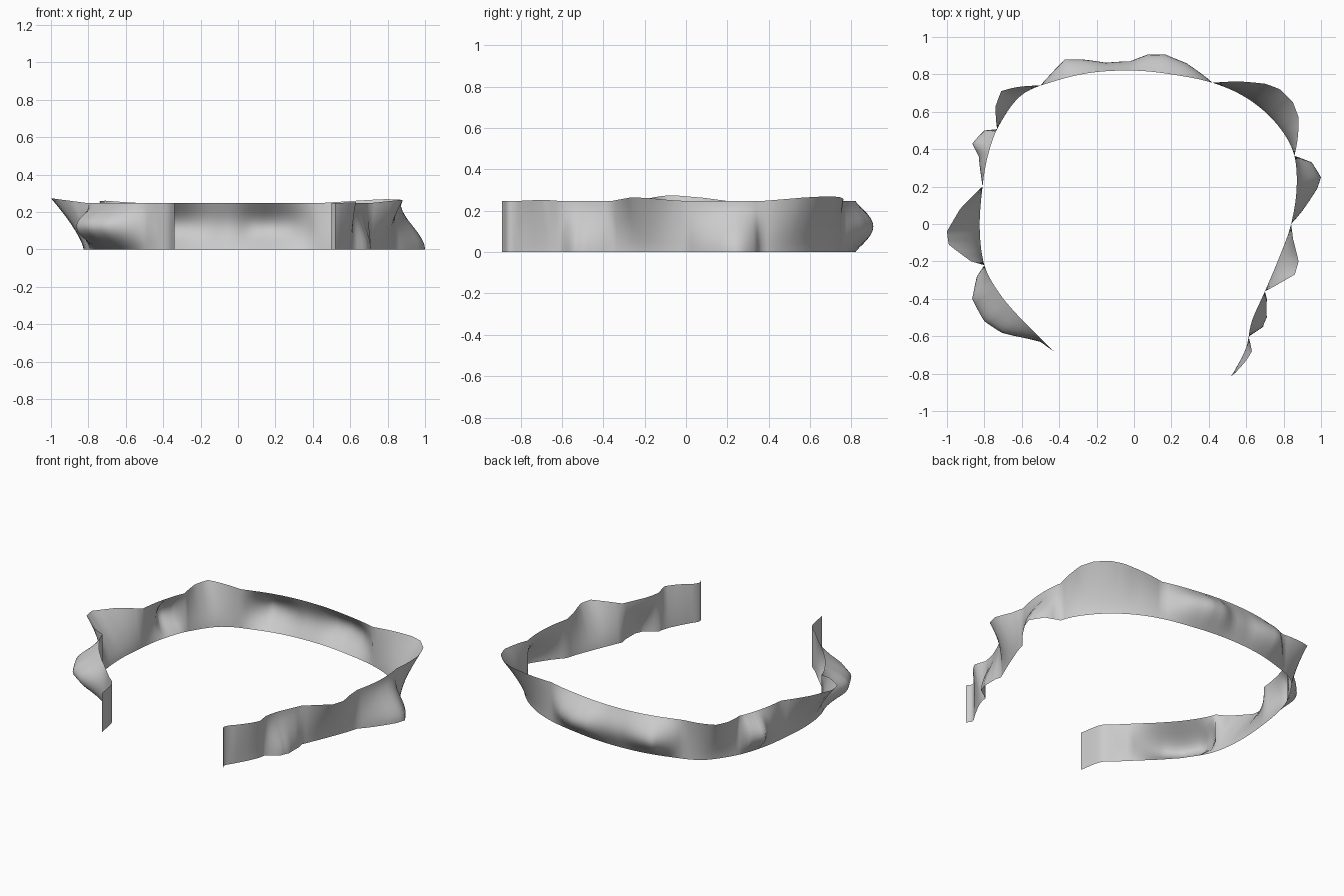
import bpy
from mathutils import Vector
from math import sin, pi

if "Cube" in bpy.data.objects:
    bpy.data.objects.remove(bpy.data.objects["Cube"])

# Plan of the undisturbed band (open loop, left end round the back to right end)
BASE = [(-.34, -.88), (-.37, -.74), (-.44, -.67), (-.53, -.58), (-.62, -.49), (-.72, -.37),
        (-.80, -.22), (-.825, -.02), (-.81, .2), (-.78, .37), (-.72, .53), (-.6, .69), (-.42, .765),
        (-.22, .81), (0, .82), (.2, .80), (.42, .755), (.6, .675), (.75, .55), (.85, .39), (.87, .2),
        (.84, 0), (.78, -.17), (.70, -.36), (.63, -.52), (.60, -.66), (.54, -.78), (.50, -.85), (.52, -.89)]

# Outline points of each bulge, grouped by the height at which it swells
# T = top edge flares out, M = middle swells, B = bottom edge flares out
BULGES = [("M", [(-.50, -.63), (-.71, -.58), (-.80, -.52), (-.865, -.40), (-.84, -.28)]),
          ("T", [(-.87, -.20), (-.99, -.11), (-1.0, -.04), (-.93, .08)]),
          ("M", [(-.83, .36), (-.865, .43), (-.80, .50)]),
          ("T", [(-.74, .63), (-.71, .71), (-.60, .735)]),
          ("M", [(-.37, .88), (-.28, .88), (-.15, .862), (-.02, .87), (.07, .905), (.17, .905), (.28, .86)]),
          ("T", [(.60, .76), (.70, .75), (.78, .72), (.85, .65), (.88, .57)]),
          ("B", [(.95, .33), (1.0, .25), (.98, .19), (.90, .07)]),
          ("T", [(.85, -.08), (.88, -.20), (.86, -.27)]),
          ("B", [(.71, -.40), (.71, -.50), (.69, -.55)]),
          ("T", [(.63, -.68), (.60, -.73)])]
# Points where the band returns to its plain plan, between the bulges
NODES = [(-.34, -.88), (-.43, -.68), (-.81, -.225), (-.81, .2), (-.73, .52), (-.50, .745),
         (.42, .755), (.86, .37), (.84, 0), (.70, -.36), (.62, -.60), (.52, -.81), (.52, -.89)]

SHAPE = {"T": lambda t: t ** 1.35,
         "M": lambda t: sin(pi * t ** 1.0) ** 1.1 if 0 < t < 1 else 0,
         "B": lambda t: 1 - t * t * (3 - 2 * t)}
ROWS, STEPS, HEIGHT = 12, 7, .247


def smooth_path(points):
    p = [Vector(q) for q in points]
    p = [2 * p[0] - p[1]] + p + [2 * p[-1] - p[-2]]
    out = []
    for a, b, c, d in zip(p, p[1:], p[2:], p[3:]):
        for k in range(STEPS):
            t = k / STEPS
            out.append(.5 * (2 * b + (c - a) * t + (2 * a - 5 * b + 4 * c - d) * t ** 2
                             + (3 * b - a - 3 * c + d) * t ** 3))
    return out + [p[-2]]


path = smooth_path(BASE)
n = len(path)


def nearest(point):
    return min(range(n), key=lambda i: (path[i] - Vector(point)).length)


# Sideways offset of each channel at its key stations
keys = {i: ("M", Vector((0, 0))) for i in map(nearest, NODES)}
for kind, pts in BULGES:
    for q in pts:
        i = nearest(q)
        keys[i] = (kind, Vector(q) - path[i])
stations = sorted(keys)


def offset(i, t):
    a = max(s for s in stations if s <= i)
    b = min(s for s in stations if s >= i)
    f = 0 if a == b else (i - a) / (b - a)
    total, rise = Vector((0, 0)), 0
    for s, w in ((a, 1 - f), (b, f)):
        kind, v = keys[s]
        total += v * (w * SHAPE[kind](t))
        if kind == "T":
            rise += .15 * v.length * w
    return total, rise


# Band surface
verts, faces = [], []
for i in range(n):
    for r in range(ROWS + 1):
        t = r / ROWS
        off, rise = offset(i, t)
        p = path[i] + off
        verts.append((p.x, p.y, t * (HEIGHT + rise)))
w = ROWS + 1
for i in range(n - 1):
    for r in range(ROWS):
        k = i * w + r
        faces.append((k, k + 1, k + w + 1, k + w))
mesh = bpy.data.meshes.new("wavy_band")
mesh.from_pydata(verts, [], faces)
mesh.polygons.foreach_set("use_smooth", [True] * len(faces))
band = bpy.data.objects.new("wavy_band", mesh)
bpy.context.collection.objects.link(band)
